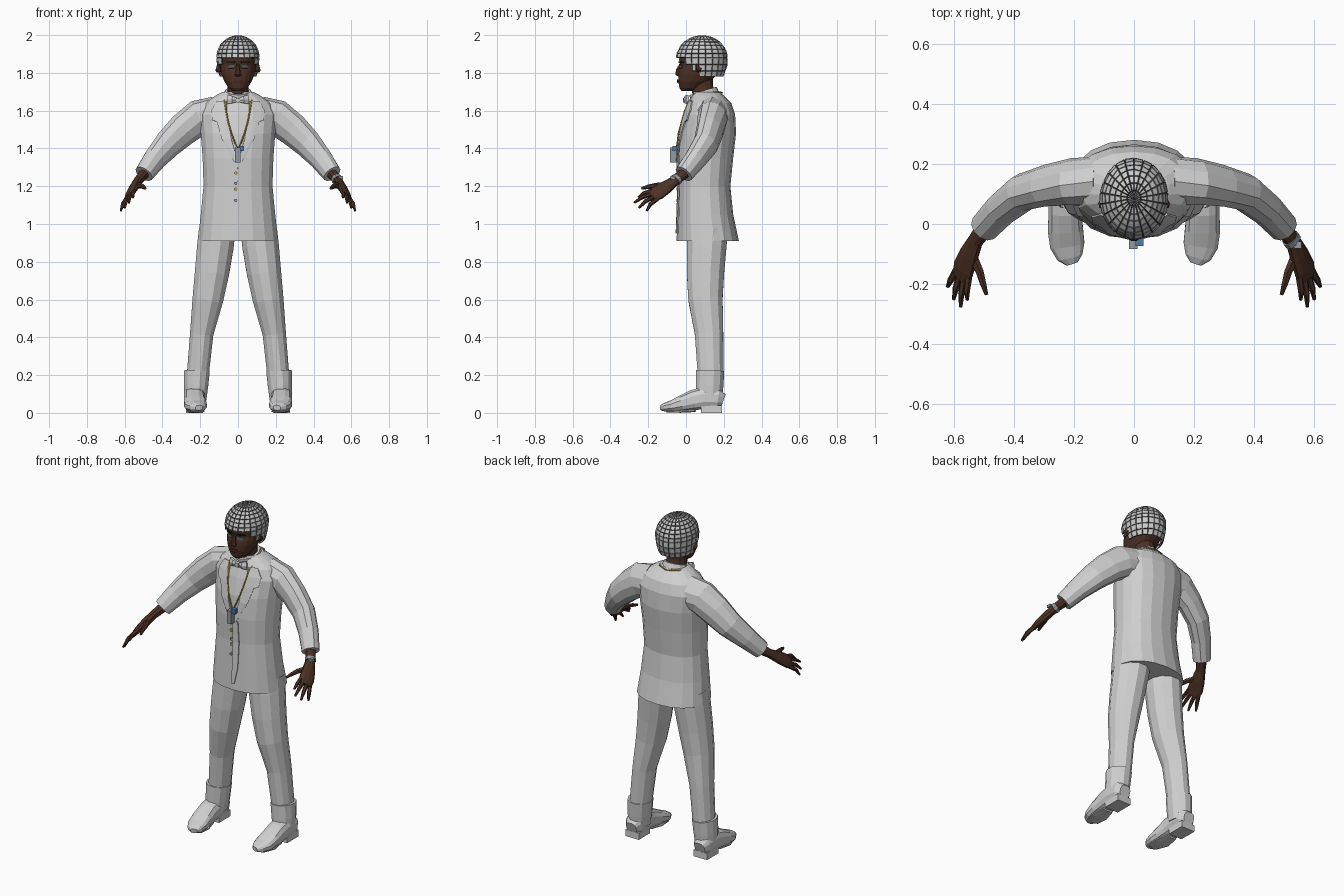
import bpy, bmesh, math, random
from mathutils import Vector, Matrix
from mathutils.bvhtree import BVHTree

random.seed(4)
cube = bpy.data.objects.get("Cube")
if cube:
    bpy.data.objects.remove(cube)


def material(name, r, g, b):
    m = bpy.data.materials.new(name)
    m.use_nodes = True
    m.diffuse_color = (r, g, b, 1)
    m.node_tree.nodes["Principled BSDF"].inputs["Base Color"].default_value = (r, g, b, 1)
    return m


SUIT = material("pale grey cloth", .63, .63, .63)
SKIN = material("dark brown skin", .075, .032, .019)
LIPS = material("dark lips", .07, .022, .018)
HAIR = material("grey hair", .6, .6, .6)
GROOVE = material("hair shadow grey", .12, .12, .12)
GOLD = material("gold", .55, .38, .04)
STEEL = material("steel grey", .3, .32, .35)
BLUE = material("blue stone", .08, .2, .4)
EYES = material("slate eyes", .06, .09, .11)
BROWS = material("near black", .012, .01, .01)


def finish(name, bm, *mats):
    bmesh.ops.recalc_face_normals(bm, faces=bm.faces)
    mesh = bpy.data.meshes.new(name)
    bm.to_mesh(mesh)
    bm.free()
    for m in mats:
        mesh.materials.append(m)
    obj = bpy.data.objects.new(name, mesh)
    bpy.context.collection.objects.link(obj)
    return obj


def bridge(name, rings, mat):
    """Skin a list of point rings and cap both ends."""
    bm = bmesh.new()
    loops = [[bm.verts.new(p) for p in ring] for ring in rings]
    n = len(loops[0])
    for a, b in zip(loops, loops[1:]):
        for i in range(n):
            j = (i + 1) % n
            bm.faces.new((a[i], a[j], b[j], b[i]))
    bm.faces.new(loops[0])
    bm.faces.new(loops[-1])
    return finish(name, bm, mat)


def oval(n, power):
    for i in range(n):
        t = math.tau * (i + .5) / n
        c, s = math.cos(t), math.sin(t)
        yield (math.copysign(abs(c) ** (2 / power), c),
               math.copysign(abs(s) ** (2 / power), s))


def stack(name, rows, mat, n=18, power=2.2):
    """Level sections: height, front y, back y, half width."""
    return bridge(name, [[(w * c, (f + b) / 2 + (b - f) / 2 * s, z)
                          for c, s in oval(n, power)] for z, f, b, w in rows], mat)


def tube(name, rows, mat, ref=(1, 0, 0), n=10, side=1, power=2.0):
    """Sections across a path: x, y, z, radius along ref, other radius."""
    pts = [Vector((r[0] * side, r[1], r[2])) for r in rows]
    ref = Vector((ref[0] * side, ref[1], ref[2]))
    rings = []
    for i, p in enumerate(pts):
        d = (pts[min(i + 1, len(pts) - 1)] - pts[max(i - 1, 0)]).normalized()
        u = (ref - d * ref.dot(d)).normalized()
        v = d.cross(u)
        rings.append([p + u * rows[i][3] * c + v * rows[i][4] * s for c, s in oval(n, power)])
    return bridge(name, rings, mat)


def surface(obj):
    me = obj.data
    return BVHTree.FromPolygons([v.co for v in me.vertices], [p.vertices[:] for p in me.polygons])


def on_front(tree, x, z, lift):
    hit = tree.ray_cast(Vector((x, -1, z)), Vector((0, 1, 0)))[0]
    return Vector((x, (hit.y if hit else .05) - lift, z))


def panel(name, tree, rows, mat, side=1, lift=.003, thick=.007):
    """Thin plate laid on a front surface; rows: height, inner x, outer x."""
    bm = bmesh.new()
    cols = 5
    grid = [[bm.verts.new(on_front(tree, side * (a + (b - a) * k / (cols - 1)), z, lift))
             for k in range(cols)] for z, a, b in rows]
    for p, q in zip(grid, grid[1:]):
        for k in range(cols - 1):
            bm.faces.new((p[k], p[k + 1], q[k + 1], q[k]))
    obj = finish(name, bm, mat)
    mod = obj.modifiers.new("thickness", "SOLIDIFY")
    mod.thickness, mod.offset = thick, 0
    return obj


def block(name, at, size, mat):
    bm = bmesh.new()
    bmesh.ops.create_cube(bm, size=1, matrix=Matrix.Translation(at) @ Matrix.Diagonal((*size, 1)))
    return finish(name, bm, mat)


# Jacket body, collar and neck
jacket = stack("jacket", [
    (.91, -.05, .28, .215), (1.05, -.045, .25, .2), (1.2, -.04, .235, .185),
    (1.35, -.045, .25, .19), (1.48, -.035, .265, .2), (1.58, -.01, .26, .21),
    (1.64, .01, .24, .18), (1.68, .03, .2, .12), (1.7, .04, .175, .08)], SUIT)
chest = surface(jacket)
tube("collar", [(0, .11, 1.64, .09, .085), (0, .09, 1.705, .07, .075)], SUIT, n=14)
tube("neck", [(0, .105, 1.63, .06, .06), (0, .085, 1.73, .058, .06),
              (0, .08, 1.8, .06, .065)], SKIN, n=12)
panel("front_flap", chest, [(1.33, 0, .03), (1.2, -.005, .035), (1.05, -.005, .03),
                            (.95, -.01, .01)], SUIT)

# Head with face
head = stack("head", [
    (1.705, -.025, .04, .03), (1.72, -.035, .08, .05), (1.755, -.042, .13, .073),
    (1.79, -.042, .165, .087), (1.815, -.038, .18, .093), (1.84, -.03, .19, .096),
    (1.87, -.038, .2, .098), (1.92, -.03, .2, .095), (1.96, 0, .17, .07)], SKIN, n=20)
face = surface(head)
tube("nose", [(0, -.028, 1.845, .008, .008), (0, -.042, 1.815, .012, .012),
              (0, -.045, 1.793, .02, .013), (0, -.036, 1.783, .014, .006)], SKIN, n=8)
panel("mouth", face, [(1.766, -.02, .02), (1.758, -.028, .028), (1.748, -.018, .018)], LIPS)

# Hair cap: a trimmed ball with raised tufts between dark grooves
bm = bmesh.new()
bmesh.ops.create_uvsphere(bm, u_segments=22, v_segments=16, radius=1)
for v in bm.verts:
    x, y, z = v.co
    wobble = random.uniform(.975, 1.015)
    v.co = Vector((.111 * x * wobble, .085 + .132 * y * wobble,
                   1.88 + z * (.114 if z > 0 else .18)))


def below_hairline(f):
    c = f.calc_center_median()
    return c.z < max(1.775, min(1.87, 1.87 - 1.2 * c.y))


bmesh.ops.delete(bm, geom=[f for f in bm.faces if below_hairline(f)], context="FACES")
rims = bmesh.ops.inset_individual(bm, faces=bm.faces[:], thickness=.0025, depth=.005)
for f in rims["faces"]:
    f.material_index = 1
finish("hair", bm, HAIR, GROOVE)

# Paired parts
for side, tag in ((1, "left"), (-1, "right")):
    panel(tag + "_lapel", chest, [(1.65, .06, .11), (1.6, .06, .14), (1.55, .055, .135),
                                  (1.54, .053, .11), (1.45, .035, .085), (1.33, 0, .02)],
          SUIT, side, .005, .009)
    tube(tag + "_bow", [(0, .002, 1.655, .01, .008), (.03, .0, 1.658, .022, .014),
                        (.055, .008, 1.66, .028, .01)], SUIT, (0, 0, 1), 6, side)
    panel(tag + "_eye", face, [(1.84, .022, .046), (1.833, .015, .055), (1.824, .022, .048)],
          EYES, side)
    panel(tag + "_brow", face, [(1.86, .018, .058), (1.852, .014, .062)], BROWS, side)
    tube(tag + "_ear", [(.09, .06, 1.83, .016, .026), (.104, .07, 1.832, .02, .033),
                        (.108, .072, 1.834, .012, .024)], SKIN, (0, 1, 0), 8, side)

    # Sleeve and hand
    tube(tag + "_sleeve", [
        (.12, .14, 1.575, .085, .1), (.21, .14, 1.56, .078, .098), (.29, .128, 1.5, .068, .09),
        (.37, .105, 1.425, .063, .078), (.44, .05, 1.345, .056, .064),
        (.498, -.012, 1.265, .05, .052)], SUIT, (.5, .8, 0), 11, side)
    spread = Vector((.59, .36, -.63))
    tube(tag + "_hand", [
        (.48, .01, 1.285, .033, .03), (.527, -.055, 1.232, .028, .024),
        (.55, -.105, 1.195, .04, .024), (.568, -.15, 1.165, .047, .019),
        (.576, -.18, 1.145, .04, .014)], SKIN, spread, 10, side)
    tips = ((.555, -.252, 1.14), (.577, -.275, 1.112), (.6, -.25, 1.085), (.62, -.208, 1.07))
    for k, tip in enumerate(tips):
        base = Vector((.57, -.163, 1.156)) + spread * (k - 1.5) * .023
        mid = base.lerp(Vector(tip), .55) + Vector((.004, -.006, .006))
        tube(f"{tag}_finger_{k + 1}", [(*base, .012, .012), (*mid, .011, .011),
                                       (*tip, .006, .006)], SKIN, spread, 6, side)
    tube(tag + "_thumb", [(.54, -.1, 1.205, .018, .018), (.513, -.16, 1.203, .015, .014),
                          (.502, -.2, 1.197, .012, .011), (.491, -.235, 1.188, .007, .007)],
         SKIN, spread, 6, side)

    # Trouser leg, cuff and shoe
    tube(tag + "_trouser_leg", [
        (.11, .115, .97, .1, .11), (.12, .11, .88, .1, .108), (.138, .103, .74, .094, .102),
        (.16, .103, .6, .084, .094), (.192, .122, .42, .064, .078),
        (.213, .13, .2, .06, .07)], SUIT, n=12, side=side)
    tube(tag + "_cuff", [(.217, .128, .222, .07, .077), (.222, .125, .14, .066, .075),
                         (.226, .122, .07, .06, .072)], SUIT, n=12, side=side)
    tube(tag + "_shoe", [
        (.23, .198, .065, .035, .035), (.23, .17, .075, .054, .055), (.23, .1, .08, .058, .06),
        (.23, .04, .068, .056, .056), (.228, -.02, .051, .06, .044),
        (.222, -.07, .037, .059, .032), (.213, -.11, .03, .044, .024),
        (.206, -.132, .027, .02, .014)], SUIT, n=12, side=side, power=2.6)
    block(tag + "_heel", (side * .23, .135, .02), (.09, .11, .04), SUIT)
    tube(tag + "_sole", [(.23, .05, .012, .035, .008), (.226, -.03, .009, .054, .009),
                         (.215, -.1, .01, .038, .008)], SUIT, n=8, side=side)
block("bow_knot", (0, -.003, 1.656), (.022, .024, .024), SUIT)

# Neck chain running round the collar
half = [on_front(chest, x, z, .009) for x, z in
        ((0, 1.4), (.016, 1.43), (.035, 1.48), (.052, 1.54), (.063, 1.6), (.07, 1.645))]
half += [Vector((.088, .1, 1.69)), Vector((.06, .17, 1.7)), Vector((0, .192, 1.695))]
path = half + [Vector((-p.x, p.y, p.z)) for p in half[-2:0:-1]]
curve = bpy.data.curves.new("neck_chain", "CURVE")
curve.dimensions, curve.bevel_depth, curve.bevel_resolution = "3D", .004, 1
line = curve.splines.new("POLY")
line.points.add(len(path) - 1)
for point, p in zip(line.points, path):
    point.co = (*p, 1)
line.use_cyclic_u = True
curve.materials.append(GOLD)
bpy.context.collection.objects.link(bpy.data.objects.new("neck_chain", curve))

# Pendant, buttons and watch
block("pendant", (-.002, -.066, 1.365), (.028, .036, .08), STEEL)
block("pendant_stone", (.018, -.06, 1.4), (.026, .025, .028), BLUE)
for k, (z, mat) in enumerate(((1.27, GOLD), (1.215, STEEL), (1.185, GOLD), (1.125, STEEL))):
    p = on_front(chest, -.012, z, 0)
    tube(f"button_{k + 1}", [(p.x, p.y + .004, z, .009, .009), (p.x, p.y - .01, z, .009, .009)],
         mat, n=8)
tube("watch_band", [(.52, -.046, 1.24, .033, .029), (.529, -.058, 1.23, .033, .029)],
     STEEL, (.59, .36, -.63), 10)
block("watch_face", (.545, -.07, 1.247), (.024, .024, .016), STEEL)
